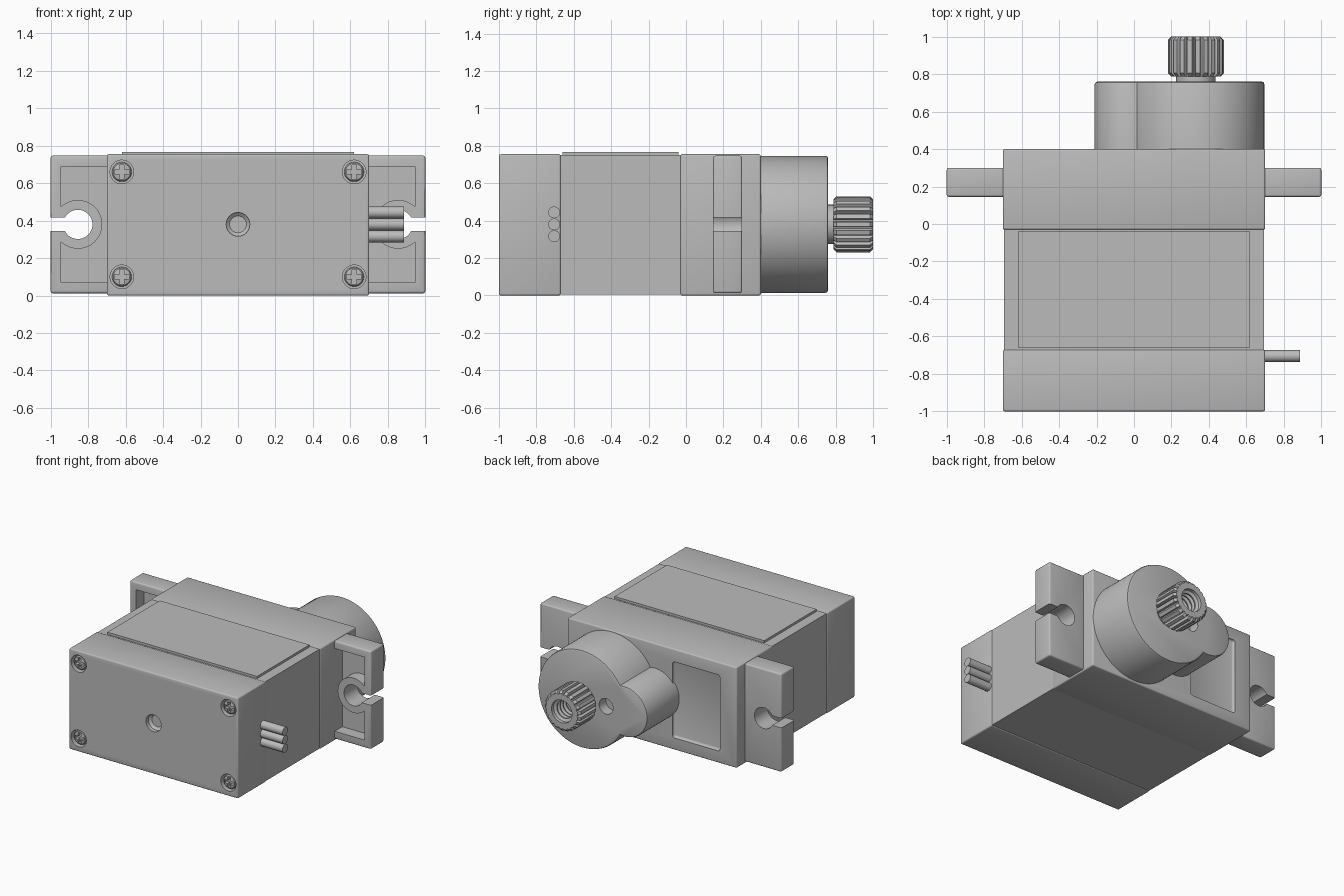
import bpy
import bmesh
import math

if "Cube" in bpy.data.objects:
    bpy.data.objects.remove(bpy.data.objects["Cube"], do_unlink=True)

grey = bpy.data.materials.new("servo grey")
grey.use_nodes = True
GREY = (0.5, 0.5, 0.5, 1.0)
grey.diffuse_color = GREY
grey.node_tree.nodes["Principled BSDF"].inputs["Base Color"].default_value = GREY

parts = []
MID_Z = 0.38       # height of the shaft, the wires and the mounting slots
SHAFT_X = 0.33


def finish(name, bm, keep=True):
    bmesh.ops.recalc_face_normals(bm, faces=bm.faces[:])
    mesh = bpy.data.meshes.new(name)
    bm.to_mesh(mesh)
    bm.free()
    mesh.materials.append(grey)
    obj = bpy.data.objects.new(name, mesh)
    bpy.context.collection.objects.link(obj)
    if keep:
        parts.append(obj)
    return obj


def box(name, x, y, z, bevel=0.0, keep=True):
    """Box spanning the (low, high) pairs x, y and z."""
    bm = bmesh.new()
    bmesh.ops.create_cube(bm, size=1)
    for v in bm.verts:
        v.co = [(a + b) / 2 + c * abs(b - a) for (a, b), c in zip((x, y, z), v.co)]
    if bevel:
        bmesh.ops.bevel(bm, geom=bm.edges[:], offset=bevel, segments=3,
                        profile=0.5, affect='EDGES')
    return finish(name, bm, keep)


def rings_solid(name, rings, keep=True):
    """Closed solid skinned over equal-length rings of points."""
    bm = bmesh.new()
    loops = [[bm.verts.new(p) for p in ring] for ring in rings]
    n = len(loops[0])
    for a, b in zip(loops, loops[1:]):
        for i in range(n):
            j = (i + 1) % n
            bm.faces.new((a[i], a[j], b[j], b[i]))
    bm.faces.new(loops[0])
    bm.faces.new(loops[-1])
    return finish(name, bm, keep)


def lathe(name, cx, cz, profile, n=48, keep=True):
    """Turn (radius, y) points around an axis along y."""
    rings = []
    for r, y in profile:
        rings.append([(cx + r * math.cos(2 * math.pi * i / n), y,
                       cz + r * math.sin(2 * math.pi * i / n)) for i in range(n)])
    return rings_solid(name, rings, keep)


def combine(obj, others, operation='DIFFERENCE'):
    """Apply booleans and discard the helper objects."""
    for other in others:
        mod = obj.modifiers.new("combine", 'BOOLEAN')
        mod.operation = operation
        mod.solver = 'EXACT'
        mod.object = other
        bpy.context.view_layer.update()
        graph = bpy.context.evaluated_depsgraph_get()
        mesh = bpy.data.meshes.new_from_object(obj.evaluated_get(graph))
        obj.modifiers.clear()
        obj.data = mesh
        bpy.data.objects.remove(other, do_unlink=True)
    return obj


# Case: rear cover, slightly slimmer middle, gear housing
SCREWS = [(x, z) for x in (-0.62, 0.62) for z in (0.10, 0.66)]
cover = box("motor_cover", (-0.7, 0.7), (-1.0, -0.67), (0.0, 0.755), 0.01)
wells = [lathe("well", x, z, [(0.063, -1.05), (0.063, -0.95)], 32, False) for x, z in SCREWS]
dimple = lathe("dimple", 0, MID_Z, [(0.063, -1.05), (0.063, -0.97), (0.045, -0.955)], 40, False)
combine(cover, wells + [dimple])

box("middle_case", (-0.695, 0.695), (-0.69, -0.01), (0.005, 0.75))
box("label_plate", (-0.62, 0.62), (-0.66, -0.04), (0.74, 0.767))

housing = box("gear_housing", (-0.7, 0.7), (-0.03, 0.40), (0.0, 0.755), 0.01)
combine(housing, [box("panel", (-0.56, -0.17), (0.38, 0.5), (0.09, 0.66), 0.015, False)])

# Cross-head screws
for i, (x, z) in enumerate(SCREWS):
    head = lathe("screw_%d" % (i + 1), x, z,
                 [(0.052, -0.94), (0.052, -0.98), (0.046, -0.988), (0.02, -0.994)], 32)
    combine(head, [
        box("slot_a", (x - 0.038, x + 0.038), (-1.05, -0.965), (z - 0.012, z + 0.012), 0, False),
        box("slot_b", (x - 0.012, x + 0.012), (-1.05, -0.965), (z - 0.038, z + 0.038), 0, False)])

# Mounting ears: recessed tray with a slotted ring
for side, label in ((-1, "right"), (1, "left")):
    def span(a, b):
        return tuple(sorted((side * a, side * b)))

    cx = side * 0.855
    ear = box(label + "_mounting_ear", span(0.66, 1.0), (0.145, 0.30), (0.012, 0.747), 0.012)
    tray = box("tray", span(0.60, 0.945), (0.0, 0.235), (0.07, 0.69), 0, False)
    combine(tray, [lathe("ring", cx, MID_Z, [(0.13, -0.1), (0.13, 0.4)], 48, False)])
    hole = lathe("hole", cx, MID_Z, [(0.078, 0.0), (0.078, 0.5)], 40, False)
    slot = box("slot", span(0.86, 1.1), (0.0, 0.5), (MID_Z - 0.036, MID_Z + 0.036), 0, False)
    combine(ear, [tray, hole, slot])

# Gearbox boss: large and small drums joined, with a blind hole
boss = lathe("gearbox_boss", SHAFT_X, MID_Z,
             [(0.366, 0.36), (0.366, 0.745), (0.362, 0.756), (0.352, 0.76)], 96)
small = lathe("small_drum", -0.02, MID_Z,
              [(0.19, 0.36), (0.19, 0.745), (0.186, 0.756), (0.176, 0.76)], 64, False)
combine(boss, [small], 'UNION')
combine(boss, [lathe("pin_hole", 0.13, MID_Z, [(0.058, 0.68), (0.058, 0.9)], 32, False)])

# Splined output shaft with a threaded bore
lathe("shaft_collar", SHAFT_X, MID_Z, [(0.105, 0.72), (0.105, 0.81)])
TEETH = 21
spline = []
for i in range(TEETH):
    for offset, r in ((-0.27, 0.15), (0.27, 0.15), (0.40, 0.127), (0.60, 0.127)):
        spline.append((2 * math.pi * (i + offset) / TEETH, r))
gear = rings_solid("output_spline", [
    [(SHAFT_X + min(r, cap) * math.cos(a), y, MID_Z + min(r, cap) * math.sin(a))
     for a, r in spline]
    for y, cap in ((0.788, 0.133), (0.805, 0.15), (0.983, 0.15), (1.0, 0.133))])
thread = [(0.085, 1.05), (0.085, 0.975)]
for k in range(4):
    y = 0.965 - k * 0.035
    thread += [(0.065, y), (0.065, y - 0.008), (0.082, y - 0.018), (0.082, y - 0.025)]
combine(gear, [lathe("bore", SHAFT_X, MID_Z, thread, 40, False)])

# Three cable wires
for i in range(3):
    z = MID_Z + (i - 1) * 0.064
    bm = bmesh.new()
    bmesh.ops.create_cone(bm, cap_ends=True, segments=32, radius1=0.0315,
                          radius2=0.0315, depth=0.225)
    for v in bm.verts:
        v.co = (0.7725 + v.co.z, -0.705 + v.co.x, z + v.co.y)
    finish("wire_%d" % (i + 1), bm)

# Smooth the round surfaces and keep the edges crisp
bpy.ops.object.select_all(action='DESELECT')
for obj in parts:
    obj.select_set(True)
bpy.context.view_layer.objects.active = parts[0]
bpy.ops.object.shade_smooth_by_angle(angle=math.radians(30))
